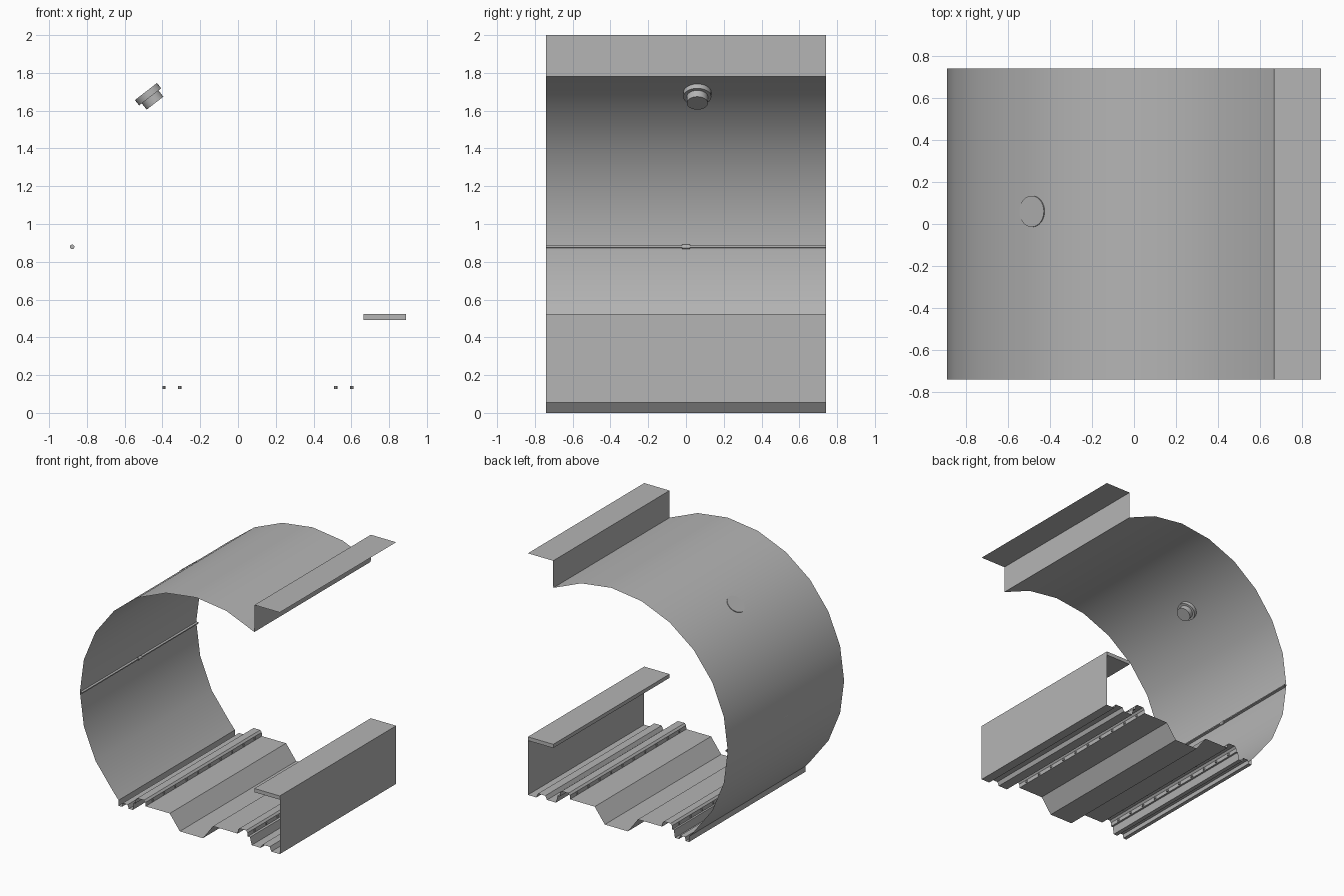
import bpy, bmesh, math
from mathutils import Vector

if "Cube" in bpy.data.objects:
    bpy.data.objects.remove(bpy.data.objects["Cube"])

L = 0.74                      # half length along y
CX, CZ, R = 0.146, 0.885, 1.036

grey = bpy.data.materials.new("mid_grey")
grey.diffuse_color = (0.46, 0.46, 0.46, 1)
grey.use_nodes = True
grey.node_tree.nodes["Principled BSDF"].inputs["Base Color"].default_value = grey.diffuse_color


def smooth(ob, deg=25):
    bpy.ops.object.select_all(action='DESELECT')
    bpy.context.view_layer.objects.active = ob
    ob.select_set(True)
    bpy.ops.object.shade_smooth_by_angle(angle=math.radians(deg))


def finish(name, bm):
    me = bpy.data.meshes.new(name)
    bm.to_mesh(me)
    bm.free()
    ob = bpy.data.objects.new(name, me)
    bpy.context.collection.objects.link(ob)
    return ob


def sheet(name, profile):
    """Open sheet: an x-z profile swept along y."""
    bm = bmesh.new()
    a = [bm.verts.new((x, -L, z)) for x, z in profile]
    b = [bm.verts.new((x, L, z)) for x, z in profile]
    for i in range(len(profile) - 1):
        bm.faces.new((a[i], a[i + 1], b[i + 1], b[i]))
    return finish(name, bm)


def cylinder(name, r, a, b, sides=24):
    a, b = Vector(a), Vector(b)
    d = b - a
    bpy.ops.mesh.primitive_cylinder_add(
        vertices=sides, radius=r, depth=d.length, location=(a + b) / 2,
        rotation=d.to_track_quat('Z', 'Y').to_euler())
    ob = bpy.context.object
    ob.name = name
    smooth(ob)
    return ob


# curved shell: part of a 24-sided circle
arc = [(CX + R * math.cos(math.radians(t)), CZ + R * math.sin(math.radians(t)))
       for t in range(60, 226, 15)]
arc.append((-0.545, 0.105))
smooth(sheet("curved_shell", arc))

# upper lip: upright panel and flat flange
sheet("upper_lip", [arc[0], (0.665, 2.0), (0.89, 2.0)])

# lower side wall and its shelf
sheet("side_wall", [(0.89, 0.055), (0.89, 0.495)])
bpy.ops.mesh.primitive_cube_add(size=1, location=(0.777, 0, 0.508))
shelf = bpy.context.object
shelf.name = "shelf"
shelf.scale = (0.226, 2 * L, 0.03)


# floor sheet: two raised rails and a central trough
def rail(xc):
    return [(xc - 0.045, 0.12), (xc - 0.043, 0.15), (xc - 0.03, 0.165),
            (xc + 0.03, 0.165), (xc + 0.043, 0.15), (xc + 0.045, 0.12)]


RAILS = (-0.35, 0.56)
floor = ([arc[-1], (-0.545, 0.06), (-0.515, 0.06), (-0.51, 0.09), (-0.465, 0.09),
          (-0.455, 0.06), (-0.42, 0.06), (-0.41, 0.12)]
         + rail(RAILS[0])
         + [(-0.09, 0.12), (0.0, 0.0), (0.205, 0.0), (0.295, 0.12)]
         + rail(RAILS[1])
         + [(0.625, 0.12), (0.64, 0.06), (0.72, 0.06), (0.735, 0.09), (0.80, 0.09),
            (0.815, 0.055), (0.89, 0.055)])
sheet("floor", floor)

# small studs along both sides of each rail
bm = bmesh.new()
for xc in RAILS:
    for s in (-1, 1):
        for i in range(10):
            r = bmesh.ops.create_cone(bm, cap_ends=True, segments=8, radius1=0.009,
                                      radius2=0.009, depth=0.016)
            bmesh.ops.translate(bm, verts=r['verts'],
                                vec=(xc + s * 0.042, -0.65 + i * 1.3 / 9, 0.135))
finish("rail_studs", bm)

# thin trim strip inside the shell with a small pin
sheet("trim_strip", [(-0.886, 0.886), (-0.868, 0.885), (-0.868, 0.876), (-0.886, 0.872)])
cylinder("trim_pin", 0.012, (-0.878, -0.02, 0.879), (-0.878, 0.02, 0.879), 12)

# round lamp set into the shell: wide rim and narrower body
t = math.radians(127.8)
out = Vector((math.cos(t), 0, math.sin(t)))
c = Vector((CX, 0.06, CZ)) + out * (R * math.cos(math.radians(7.5)) + 0.006)
cylinder("lamp_rim", 0.074, c, c - out * 0.036, 32)
cylinder("lamp_body", 0.056, c - out * 0.036, c - out * 0.078, 32)

for ob in bpy.data.objects:
    ob.data.materials.append(grey)
